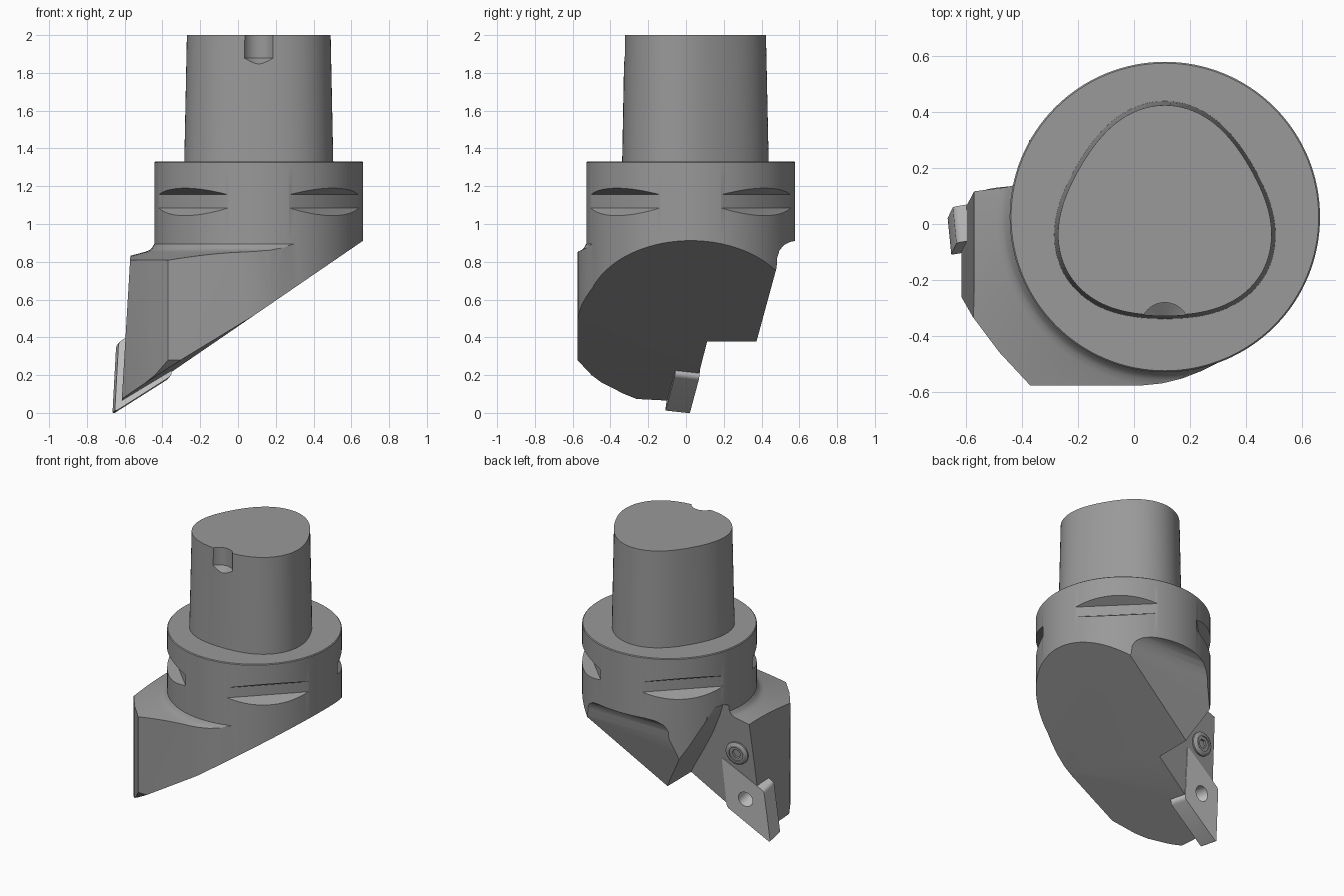
import bpy, bmesh
from math import sin, cos, pi
from mathutils import Vector, Matrix

if "Cube" in bpy.data.objects:
    bpy.data.objects.remove(bpy.data.objects["Cube"])

CX, CY, R = 0.11, 0.025, 0.553   # axis and radius of the flange


def loft(name, rings):
    """Closed solid through rings of equal point count."""
    bm = bmesh.new()
    rows = [[bm.verts.new(p) for p in ring] for ring in rings]
    n = len(rows[0])
    for a, b in zip(rows, rows[1:]):
        for i in range(n):
            bm.faces.new((a[i], a[(i + 1) % n], b[(i + 1) % n], b[i]))
    bm.faces.new(rows[0])
    bm.faces.new(rows[-1])
    bmesh.ops.recalc_face_normals(bm, faces=bm.faces)
    me = bpy.data.meshes.new(name)
    bm.to_mesh(me)
    bm.free()
    ob = bpy.data.objects.new(name, me)
    bpy.context.collection.objects.link(ob)
    return ob


def turned(name, profile, n=96, cx=CX, cy=CY):
    """Round solid about a vertical axis from (radius, z) pairs."""
    return loft(name, [[(cx + r * cos(2 * pi * i / n), cy + r * sin(2 * pi * i / n), z)
                        for i in range(n)] for r, z in profile])


def boolean(ob, cutter, op='DIFFERENCE'):
    m = ob.modifiers.new(op, 'BOOLEAN')
    m.operation, m.object, m.solver = op, cutter, 'EXACT'
    bpy.context.view_layer.objects.active = ob
    bpy.ops.object.modifier_apply(modifier=m.name)
    bpy.data.objects.remove(cutter)


def cut_plane(ob, point, normal):
    """Remove everything on the outer side of a plane."""
    n = Vector(normal).normalized()
    box = loft("cutter", [[(x, y, z) for x, y in ((-2, -2), (2, -2), (2, 2), (-2, 2))]
                          for z in (0, 4)])
    box.data.transform(Matrix.Translation(point) @ n.to_track_quat('Z', 'Y').to_matrix().to_4x4())
    boolean(ob, box)


def finish(ob, mat, angle=0.5):
    ob.data.materials.clear()
    ob.data.materials.append(mat)
    bpy.ops.object.select_all(action='DESELECT')
    ob.select_set(True)
    bpy.context.view_layer.objects.active = ob
    bpy.ops.object.shade_smooth_by_angle(angle=angle)


def grey(name, v):
    mat = bpy.data.materials.new(name)
    mat.diffuse_color = (v, v, v, 1)
    mat.use_nodes = True
    mat.node_tree.nodes["Principled BSDF"].inputs["Base Color"].default_value = mat.diffuse_color
    return mat


def rake(x, z):
    """y of the tilted plane of the insert's face."""
    return 0.02 + 0.10 * (x + 0.66) + 0.11 * z


NORMAL = Vector((-0.10, 1, -0.11)).normalized()

# flange with the round core that runs down into the head
body = turned("holder_body", [(R, -0.1), (R, 1.325), (R - 0.005, 1.33)], 128)

# head: plan outline trimmed by a shallow cone with a fillet to the flange
plan = [(-0.64, -0.22), (-0.615, -0.26), (-0.575, -0.33), (-0.48, -0.457), (-0.37, -0.575),
        (0.03, -0.575), (0.10, -0.568), (0.17, -0.551), (0.24, -0.524), (0.30, -0.494),
        (0.33, -0.46), (0.33, 0.3), (-0.64, 0.3)]
head = loft("head", [[(x, y, z) for x, y in plan] for z in (-0.09, 1.0)])
boolean(head, turned("cone", [(1.2, -0.2), (1.2, 0.694), (0.60, 0.853), (0.58, 0.861),
                              (0.565, 0.873), (0.556, 0.89), (0.54, 0.91)]), 'INTERSECT')
cut_plane(head, (-0.57, 0, 0.83), (-0.76, 0, 0.045))
boolean(body, head, 'UNION')

# back relief with its fillet under the flange
relief = [(0.24, -0.11), (0.48, 0.77), (0.482, 0.82), (0.495, 0.86), (0.52, 0.89),
          (0.55, 0.905), (0.60, 0.915), (1, 0.92), (1, -0.11)]
boolean(body, loft("relief", [[(x, y, z) for y, z in relief] for x in (-2, 2)]))

# insert platform beside the leaning wall
pocket = [(-1, -0.2), (-0.10, -0.2), (-0.11, 0.36), (-0.15, 0.44), (-0.225, 0.57), (-0.30, 0.71),
          (-0.36, 0.85), (-0.395, 0.95), (-0.42, 0.955), (-0.445, 0.91), (-0.475, 0.88),
          (-1, 0.88)]
boolean(body, loft("pocket", [[(x, rake(x, z) - 0.004, z) for x, z in pocket],
                              [(x, 1.2, z) for x, z in pocket]]))

# sloping underside in two planes, and the rounded lower front edge
cut_plane(body, (0.66, 0, 0.91), (0.685, 0, -1))
cut_plane(body, (-0.26, 0, 0.277), (0.61, -0.05, -1))
edge = [(-0.575, 0.28), (-0.50, 0.20), (-0.41, 0.133), (-0.32, 0.085)]
for (y0, z0), (y1, z1) in zip(edge, edge[1:]):
    cut_plane(body, (0, y0, z0), (0, z1 - z0, y0 - y1))

# four gripper slots around the flange
slot = [(0.488, 1.085), (0.488, 1.155), (0.60, 1.215), (0.60, 1.015)]
for k in range(4):
    a = pi / 4 + k * pi / 2
    boolean(body, loft("slot", [[(CX + d * cos(a) - t * sin(a), CY + d * sin(a) + t * cos(a), z)
                                 for d, z in slot] for t in (-0.45, 0.45)]))


# three-lobed tapered shank with a drilled key notch
def lobes(s, z, n=120):
    ring = []
    for i in range(n):
        t = 2 * pi * i / n
        r = s * (0.39 + 0.025 * cos(3 * (t - pi / 2)))
        ring.append((CX + r * cos(t), CY + r * sin(t), z))
    return ring


shank = loft("shank", [lobes(0.995, 1.325), lobes(0.96, 2.0)])
boolean(shank, turned("notch", [(0.002, 1.825), (0.086, 1.878), (0.086, 2.1)], 48, CX, -0.366))

# rhombic cutting insert with rounded corners, seated in the head
corners = [Vector(p) for p in ((-0.665, -0.008), (-0.365, 0.182), (-0.352, 0.54), (-0.645, 0.36))]
outline = []
for i, c in enumerate(corners):
    a = c + (corners[i - 1] - c).normalized() * 0.018
    b = c + (corners[(i + 1) % 4] - c).normalized() * 0.018
    outline += [a.lerp(c, t).lerp(c.lerp(b, t), t) for t in (0, 0.33, 0.67, 1)]


def insert_solid(name):
    top = [Vector((x, rake(x, z), z)) for x, z in outline]
    return loft(name, [[p - NORMAL * 0.13 for p in top], top])


boolean(body, insert_solid("seat"))
insert = insert_solid("cutting_insert")
to_plane = NORMAL.to_track_quat('Z', 'Y').to_matrix().to_4x4()
mid = Vector((-0.506, rake(-0.506, 0.271), 0.271))
hole = turned("hole", [(0.052, -0.3), (0.052, 0.2)], 40, 0, 0)
hole.data.transform(Matrix.Translation(mid) @ to_plane)
boolean(insert, hole)

# clamp screw with a hexagon socket
screw = turned("clamp_screw", [(0.07, -0.03), (0.08, 0.0), (0.08, 0.008), (0.062, 0.02)], 40, 0, 0)
boolean(screw, turned("groove", [(0.05, 0.012), (0.05, 0.06)], 40, 0, 0))
boolean(screw, turned("socket", [(0.032, -0.015), (0.032, 0.06)], 6, 0, 0))
screw.data.transform(Matrix.Translation((-0.47, rake(-0.47, 0.6), 0.6)) @ to_plane)

# dark steel holder, lighter insert
steel, carbide = grey("dark_steel", 0.32), grey("light_carbide", 0.8)
for ob in (body, shank, screw):
    finish(ob, steel)
finish(insert, carbide)
